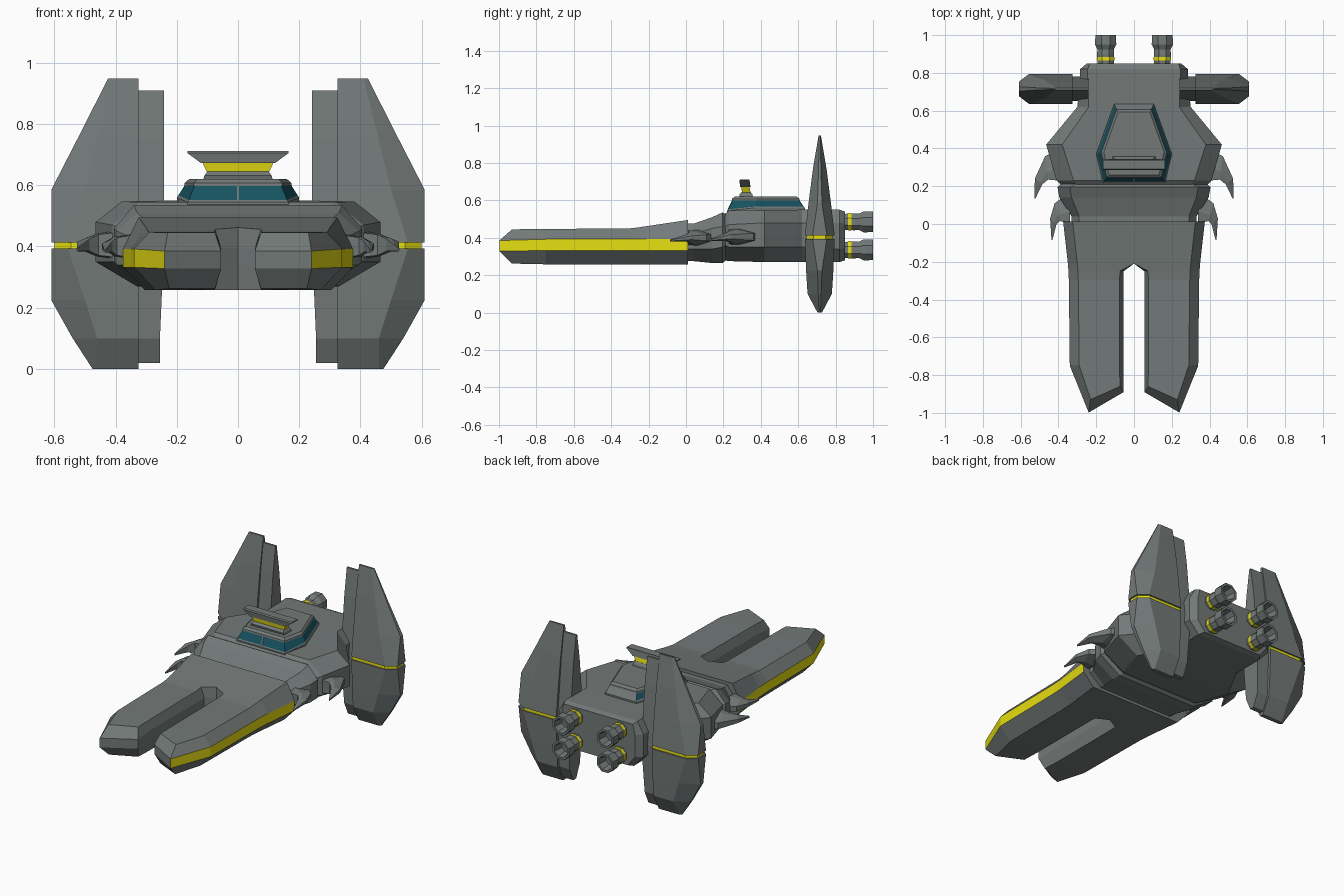
import bpy, bmesh, math


def material(name, col):
    m = bpy.data.materials.new(name)
    m.diffuse_color = (*col, 1)
    return m


GREY = material("hull_grey", (0.172, 0.195, 0.19))
YELLOW = material("trim_yellow", (0.80, 0.74, 0.006))
TEAL = material("glass_teal", (0.008, 0.085, 0.115))


def loft(name, rings, mats=(GREY,), paint=None, mirror=False, split_cap=False):
    """Skin closed rings of points; paint(ring, side) picks a material slot."""
    bm = bmesh.new()
    vs = [[bm.verts.new(p) for p in r] for r in rings]
    n = len(rings[0])
    for i in range(len(vs) - 1):
        for j in range(n):
            k = (j + 1) % n
            quad = [vs[i][j], vs[i][k], vs[i + 1][k], vs[i + 1][j]]
            if mirror and all(abs(v.co.x) < 1e-5 for v in quad):
                continue  # no wall on the mirror plane
            f = bm.faces.new(quad)
            if paint:
                f.material_index = paint(i, j)
    bm.faces.new(vs[0])
    if split_cap:
        for q in ((0, 1, 2, 7), (7, 2, 3, 6), (6, 3, 4, 5)):
            bm.faces.new([vs[-1][a] for a in q])
    else:
        bm.faces.new(vs[-1])
    bmesh.ops.recalc_face_normals(bm, faces=bm.faces)
    me = bpy.data.meshes.new(name)
    bm.to_mesh(me)
    bm.free()
    for m in mats:
        me.materials.append(m)
    ob = bpy.data.objects.new(name, me)
    bpy.context.collection.objects.link(ob)
    if mirror:
        ob.modifiers.new("Mirror", "MIRROR").use_clip = True
    return ob


# Main hull, lofted along y from faceted sections
def hull_ring(y, w, wt, wb, zb, zl, zu, zt):
    half = [(wb, zb), (w, zl), (w, zu), (wt, zt)]
    pts = half + [(-x, z) for x, z in reversed(half)]
    return [(x, y, z) for x, z in pts]


loft("main_hull", [
    hull_ring(0.205, 0.385, 0.30, 0.25, 0.28, 0.36, 0.46, 0.525),
    hull_ring(0.23, 0.41, 0.32, 0.27, 0.275, 0.35, 0.47, 0.545),
    hull_ring(0.42, 0.465, 0.38, 0.33, 0.27, 0.35, 0.48, 0.547),
    hull_ring(0.62, 0.30, 0.24, 0.22, 0.27, 0.35, 0.48, 0.55),
    hull_ring(0.78, 0.285, 0.24, 0.22, 0.27, 0.345, 0.48, 0.55)])
loft("engine_block", [
    hull_ring(0.77, 0.285, 0.245, 0.22, 0.27, 0.34, 0.48, 0.55),
    hull_ring(0.82, 0.285, 0.245, 0.22, 0.27, 0.34, 0.48, 0.55),
    hull_ring(0.85, 0.25, 0.235, 0.20, 0.28, 0.345, 0.475, 0.54)])
loft("neck", [
    hull_ring(-0.01, 0.33, 0.29, 0.25, 0.275, 0.34, 0.42, 0.475),
    hull_ring(0.04, 0.33, 0.29, 0.25, 0.275, 0.34, 0.42, 0.475),
    hull_ring(0.14, 0.395, 0.33, 0.27, 0.265, 0.34, 0.45, 0.51),
    hull_ring(0.195, 0.405, 0.34, 0.27, 0.265, 0.35, 0.46, 0.535),
    hull_ring(0.215, 0.385, 0.30, 0.25, 0.28, 0.36, 0.46, 0.525)])


# Forked nose with yellow side bands
def prong_ring(y, xi, xo, zt):
    c = 0.02 if xi else 0
    pts = [(xi + c, 0.258), (xo - 0.07, 0.258), (xo, 0.332), (xo, 0.392),
           (xo - 0.05, zt), (xi + c, zt), (xi, 0.395), (xi, 0.332)]
    return [(x, y, z) for x, z in pts]


nose_tip = [(0.075, -0.86, 0.262), (0.225, -0.93, 0.262), (0.24, -0.998, 0.328), (0.24, -0.998, 0.385),
            (0.23, -0.93, 0.445), (0.075, -0.86, 0.445), (0.055, -0.89, 0.385), (0.055, -0.89, 0.328)]
loft("forked_nose", [
    prong_ring(0.012, 0, 0.375, 0.495), prong_ring(-0.21, 0, 0.35, 0.462),
    prong_ring(-0.25, 0.055, 0.347, 0.456), prong_ring(-0.3, 0.056, 0.345, 0.45),
    prong_ring(-0.75, 0.056, 0.34, 0.447), nose_tip],
    (GREY, YELLOW), lambda i, j: int(j == 2), mirror=True, split_cap=True)


# Cockpit: plinth, slanted glass, roof
def canopy_ring(k, z, lift=0.0):
    half = [(0.165, 0.22, 0), (0.2, 0.37, lift), (0.105, 0.635, lift)]
    pts = half + [(-x, y, d) for x, y, d in reversed(half)]
    return [(x * k, 0.42 + (y - 0.42) * k, z + d) for x, y, d in pts]


loft("cockpit_windows", [canopy_ring(*a) for a in
     ((1.0, 0.53), (1.0, 0.545, 0.015), (0.975, 0.552, 0.015), (0.86, 0.598, 0.005))],
     (GREY, TEAL), lambda i, j: int(i == 2 and j != 2))
loft("cockpit_roof", [canopy_ring(k, z) for k, z in ((0.88, 0.598), (0.87, 0.608), (0.8, 0.62))])
loft("window_post", [[(-.004, y, z), (.004, y, z), (.004, y + .025, z), (-.004, y + .025, z)]
     for y, z in ((0.222, 0.55), (0.246, 0.60))])


# Sensor array over the cockpit, from stacked rectangles: (half width, y front, y back, z)
def slab(name, levels, mat=GREY):
    loft(name, [[(-w, a, z), (w, a, z), (w, b, z), (-w, b, z)] for w, a, b, z in levels], (mat,))


slab("sensor_base", [(0.115, 0.29, 0.36, 0.61), (0.11, 0.285, 0.355, 0.632), (0.10, 0.30, 0.345, 0.645)])
slab("sensor_band", [(0.10, 0.30, 0.345, 0.64), (0.115, 0.295, 0.34, 0.672)], YELLOW)
slab("sensor_dish", [(0.12, 0.29, 0.345, 0.672), (0.165, 0.285, 0.34, 0.705), (0.165, 0.29, 0.34, 0.712)])


# Tall rear fins: tapered outer blades, yellow seams and inner slabs
FIN_Y = 0.715


def fin_ring(z, t, xm, xo, e, xi=0.325):
    half = [(xi, t), (xm, t), (xo, e)]
    return [(x, FIN_Y - d, z) for x, d in half] + [(x, FIN_Y + d, z) for x, d in reversed(half)]


loft("fin_upper", [fin_ring(*a) for a in (
    (0.413, 0.08, 0.555, 0.61, 0.038), (0.585, 0.06, 0.50, 0.61, 0.012),
    (0.77, 0.036, 0.455, 0.515, 0.006), (0.948, 0.006, 0.41, 0.425, 0.003))], mirror=True)
loft("fin_lower", [fin_ring(*a) for a in (
    (0.393, 0.08, 0.555, 0.61, 0.038), (0.225, 0.073, 0.50, 0.61, 0.012),
    (0.10, 0.065, 0.46, 0.54, 0.008), (0.0, 0.012, 0.46, 0.475, 0.004))], mirror=True)
loft("fin_seam", [fin_ring(z, 0.072, 0.545, 0.6, 0.032) for z in (0.39, 0.416)], (YELLOW,), mirror=True)
loft("fin_inner", [[(a, FIN_Y - t, z), (0.33, FIN_Y - t, z), (0.33, FIN_Y + t, z), (a, FIN_Y + t, z)]
     for z, t, a in ((0.02, 0.014, 0.255), (0.10, 0.05, 0.255), (0.4, 0.065, 0.242),
                     (0.75, 0.03, 0.242), (0.91, 0.006, 0.242))], mirror=True)


# Forward-swept side claws: (outer x, outer y, inner x, inner y, half height, mid z)
def claw(name, stations):
    rings = []
    for ox, oy, ix, iy, h, z in stations:
        mx, my = ox * .35 + ix * .65, oy * .35 + iy * .65
        rings.append([(ox, oy, z - h * .5), (mx, my, z - h), (ix, iy, z - h * .9),
                      (ix, iy, z + h * .9), (mx, my, z + h), (ox, oy, z + h * .5)])
    loft(name, rings, mirror=True)


claw("rear_claw", [(0.40, 0.39, 0.40, 0.23, 0.045, 0.405), (0.47, 0.36, 0.455, 0.235, 0.038, 0.405),
                   (0.525, 0.24, 0.485, 0.21, 0.022, 0.405), (0.527, 0.135, 0.522, 0.135, 0.006, 0.39)])
claw("front_claw", [(0.34, 0.17, 0.34, 0.01, 0.042, 0.40), (0.42, 0.11, 0.395, 0.015, 0.032, 0.40),
                    (0.444, 0.03, 0.41, 0.0, 0.02, 0.40), (0.437, -0.085, 0.432, -0.085, 0.005, 0.385)])


# Four hollow engine nozzles with yellow collars
def turned(cx, cz, profile, n=8):
    return [[(cx + r * math.cos((k + .5) * math.tau / n), y, cz + r * math.sin((k + .5) * math.tau / n))
             for k in range(n)] for y, r in profile]


for label, cz in (("lower", 0.335), ("upper", 0.485)):
    loft(label + "_nozzle", turned(0.15, cz, (
        (0.84, 0.046), (0.90, 0.049), (0.925, 0.047), (0.95, 0.061), (1.0, 0.059),
        (1.0, 0.045), (0.94, 0.036))), mirror=True)
    loft(label + "_collar", turned(0.15, cz, ((0.866, 0.051), (0.884, 0.051))), (YELLOW,), mirror=True)
